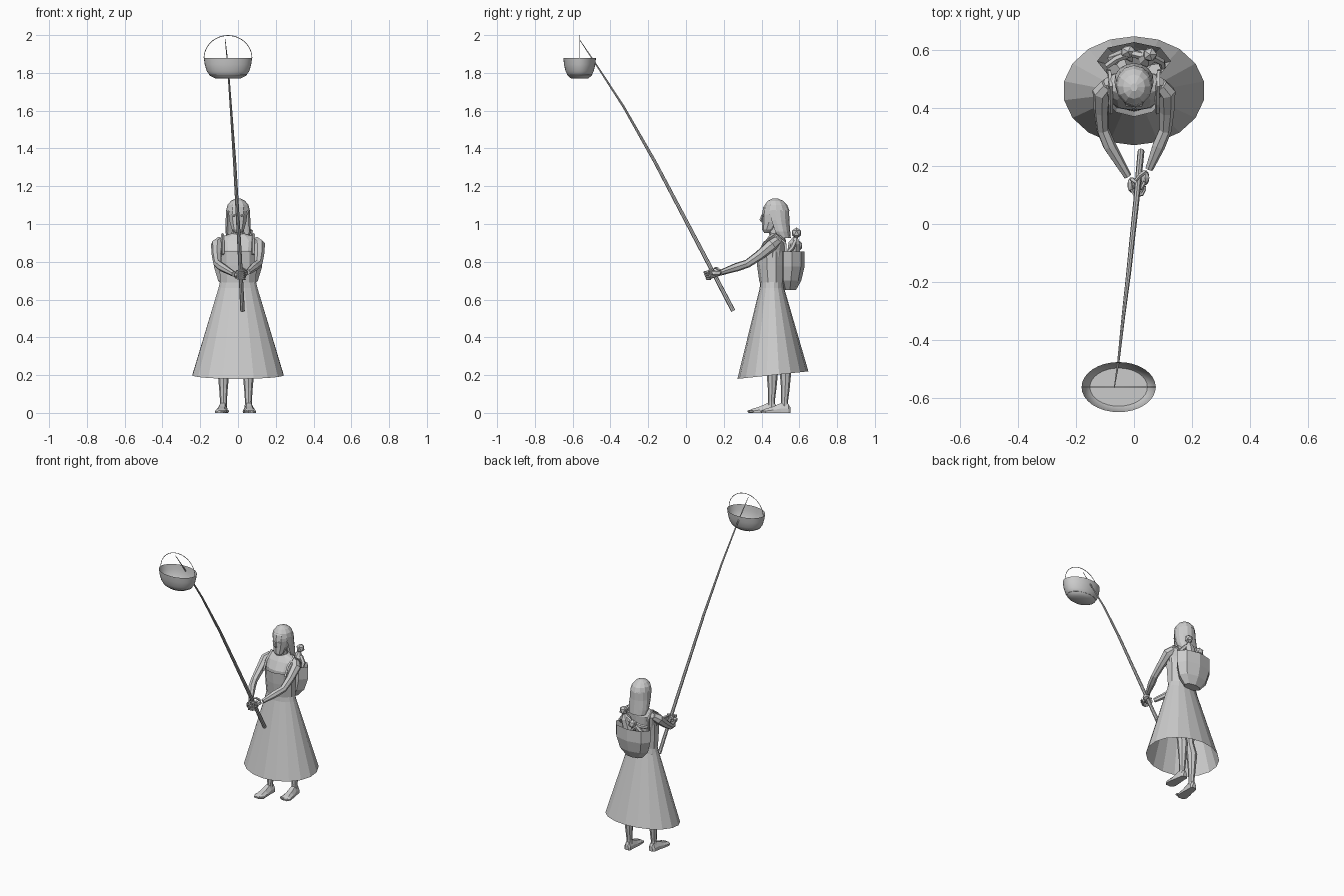
import bpy, bmesh, math
from mathutils import Vector, Matrix


def finish(name, bm, smooth=False):
    bmesh.ops.recalc_face_normals(bm, faces=bm.faces)
    me = bpy.data.meshes.new(name)
    bm.to_mesh(me)
    bm.free()
    for p in me.polygons:
        p.use_smooth = smooth
    ob = bpy.data.objects.new(name, me)
    bpy.context.collection.objects.link(ob)
    return ob


def skin(name, rings, closed=True, caps=(True, True), smooth=False):
    """Bridge successive lists of points with quads."""
    bm = bmesh.new()
    vr = [[bm.verts.new(p) for p in r] for r in rings]
    n = len(vr[0])
    for a, b in zip(vr, vr[1:]):
        for i in range(n if closed else n - 1):
            j = (i + 1) % n
            bm.faces.new((a[i], a[j], b[j], b[i]))
    for use, r in zip(caps, (vr[0], vr[-1])):
        if use:
            bm.faces.new(r)
    return finish(name, bm, smooth)


def loft(name, rings, n, x=0, gap=0, caps=(True, True), tilt=0, smooth=False):
    """Stack of ellipses (z, centre y, rx, ry); gap opens the front, in degrees each side."""
    out = []
    for k, (z, cy, rx, ry) in enumerate(rings):
        pts = []
        for i in range(n):
            t = gap + (360 - 2 * gap) * i / ((n - 1) if gap else n) - 90
            t = math.radians(t)
            dz = tilt * math.sin(t) if k == 0 else 0
            pts.append((x + rx * math.cos(t), cy + ry * math.sin(t), z + dz))
        out.append(pts)
    return skin(name, out, not gap, caps, smooth)


def tube(name, path, n=6):
    """Tapered tube through (x, y, z, radius)."""
    p = [Vector(q[:3]) for q in path]
    d0 = (p[1] - p[0]).normalized()
    side = d0.orthogonal().normalized()
    rings = []
    for i, q in enumerate(path):
        d = (p[min(i + 1, len(p) - 1)] - p[max(i - 1, 0)]).normalized()
        side = (side - d * side.dot(d)).normalized()
        up = d.cross(side)
        rings.append([p[i] + q[3] * (side * math.cos(2 * math.pi * k / n)
                     + up * math.sin(2 * math.pi * k / n)) for k in range(n)])
    return skin(name, rings)


def blob(name, loc, size):
    bm = bmesh.new()
    bmesh.ops.create_icosphere(bm, subdivisions=1, radius=1)
    bmesh.ops.transform(bm, matrix=Matrix.LocRotScale(Vector(loc), None, Vector(size)), verts=bm.verts)
    return finish(name, bm)


# flared skirt, open underneath
loft("skirt", [(.20, .46, .245, .188), (.66, .455, .105, .065), (.70, .455, .095, .062)],
     18, caps=(False, True), tilt=.02)

# torso, bodice and neck
loft("torso", [(.68, .455, .09, .058), (.78, .455, .095, .065), (.86, .46, .105, .068),
               (.91, .475, .115, .055), (.935, .48, .085, .042), (.95, .48, .035, .034)], 12)
loft("bodice", [(.69, .455, .10, .066), (.78, .452, .103, .076), (.855, .452, .106, .082)],
     10, caps=(False, False))
loft("neck", [(.92, .48, .036, .036), (1.0, .465, .03, .032)], 8)

# head and face
loft("head", [(.953, .43, .016, .016), (.97, .437, .034, .034), (1.01, .455, .046, .052),
              (1.05, .462, .052, .06), (1.09, .465, .05, .056), (1.12, .468, .03, .035)], 10)
tube("nose", [(0, .404, 1.05, .005), (0, .397, 1.022, .009), (0, .405, 1.012, .006)], 5)
blob("lips", (0, .412, .99), (.014, .008, .006))
for s in (-1, 1):
    blob("eye", (s * .02, .41, 1.045), (.011, .006, .006))

# long hair with the face left open, and the crown above it
loft("long_hair", [(.925, .515, .06, .04), (.96, .5, .068, .052), (1.02, .485, .066, .062),
                   (1.075, .478, .063, .068)], 11, gap=58, caps=(False, False))
loft("hair_crown", [(1.07, .478, .063, .07), (1.10, .476, .056, .06), (1.122, .474, .038, .042),
                    (1.135, .472, .012, .014)], 12)

# arms, hands and fingers gripping the pole
for side, s, wrist in (("right", -1, (-.022, .165, .735)), ("left", 1, (.052, .19, .745))):
    wx, wy, wz = wrist
    tube(side + "_arm", [(s * .09, .48, .91, .026), (s * .112, .455, .89, .032),
                         (s * .113, .39, .835, .026), (s * .108, .325, .79, .022),
                         (s * .085, .27, .772, .023), (wx, wy, wz, .014)], 7)
    px = wx - s * .014
    blob(side + "_palm", (px, wy - .03, wz - .005), (.017, .03, .019))
    for k in range(4):
        z = wz + .012 - k * .011
        y = wy - .045 + k * .004
        tube(side + "_finger", [(px, y, z, .007), (px - s * .012, y - .022, z - .003, .007),
                                (px - s * .036, y - .018, z - .005, .006),
                                (px - s * .046, y, z - .006, .004)], 5)
    tube(side + "_thumb", [(px, wy - .01, wz + .008, .008), (px - s * .02, wy - .025, wz + .022, .007),
                           (px - s * .032, wy - .04, wz + .02, .005)], 5)

# legs and bare feet, one a step ahead
for side, x, y in (("right", -.077, .452), ("left", .055, .522)):
    tube(side + "_leg", [(x * .75, .46, .66, .045), (x * .85, .455, .45, .036),
                         (x * .95, y - .015, .33, .029), (x, y + .005, .24, .033),
                         (x, y + .004, .13, .023), (x, y, .06, .018), (x, y, .03, .02)], 8)
    rings = []
    for dy, w, h in ((.03, .014, .03), (.02, .022, .048), (-.02, .025, .052), (-.06, .031, .034),
                     (-.1, .034, .022), (-.122, .02, .012)):
        cx = x + (dy - .02) * (.1 if x < 0 else -.05)
        rings.append([(cx + w * a, y + dy, h * b) for a, b in
                      ((-1, 0), (-1, .45), (-.5, 1), (.5, 1), (1, .45), (1, 0))])
    skin(side + "_foot", rings)
    for k in range(5):
        tx = x + (k - 2) * .012
        blob(side + "_toe", (tx, y - .115 + abs(k - 2) * .004, .008), (.007, .014, .008))

# faceted back basket with shoulder straps
loft("back_basket", [(.65, .55, .06, .032), (.70, .555, .105, .055), (.775, .562, .128, .066),
                     (.855, .562, .128, .066)], 8, caps=(True, False))
for s in (-1, 1):
    tube("strap", [(s * .09, .53, .80, .008), (s * .085, .525, .90, .008), (s * .082, .475, .945, .008),
                   (s * .08, .415, .90, .008), (s * .08, .385, .84, .008)], 4)

# small figure carried in the basket
blob("small_head", (.055, .585, .952), (.027, .027, .03))
tube("small_body", [(.05, .58, .93, .012), (.045, .575, .90, .032), (.03, .57, .84, .036),
                    (.0, .565, .76, .036)], 7)
blob("small_knee", (-.02, .595, .885), (.03, .024, .03))
tube("small_arm", [(.03, .58, .905, .014), (-.01, .59, .89, .014), (-.06, .57, .87, .013),
                   (-.095, .545, .86, .011)], 6)
tube("small_leg", [(.01, .57, .80, .02), (-.04, .59, .875, .018), (-.08, .57, .82, .015)], 6)
tube("small_far_arm", [(.065, .575, .905, .014), (.095, .56, .87, .013), (.1, .54, .85, .01)], 6)

# long pole bending slightly toward its tip
tube("pole", [(.024, .25, .54, .012), (.008, .08, .865, .0105), (-.018, -.165, 1.33, .0085),
              (-.038, -.33, 1.62, .006), (-.054, -.476, 1.845, .004), (-.068, -.565, 1.978, .0015)], 8)

# oval hanging bowl with a wire handle
BX, BY = -.053, -.563
loft("bowl", [(1.77, BY, .066, .045), (1.785, BY, .095, .063), (1.81, BY, .113, .075),
              (1.845, BY, .123, .083), (1.88, BY, .128, .0865)], 32, x=BX,
     caps=(True, False), smooth=True)
loft("bowl_contents", [(1.79, BY, .1, .066), (1.791, BY, .1, .066)], 32, x=BX)
tube("bowl_handle", [(BX + .127 * math.cos(math.pi * i / 24), BY,
                      1.878 + .12 * math.sin(math.pi * i / 24), .002) for i in range(25)], 5)
